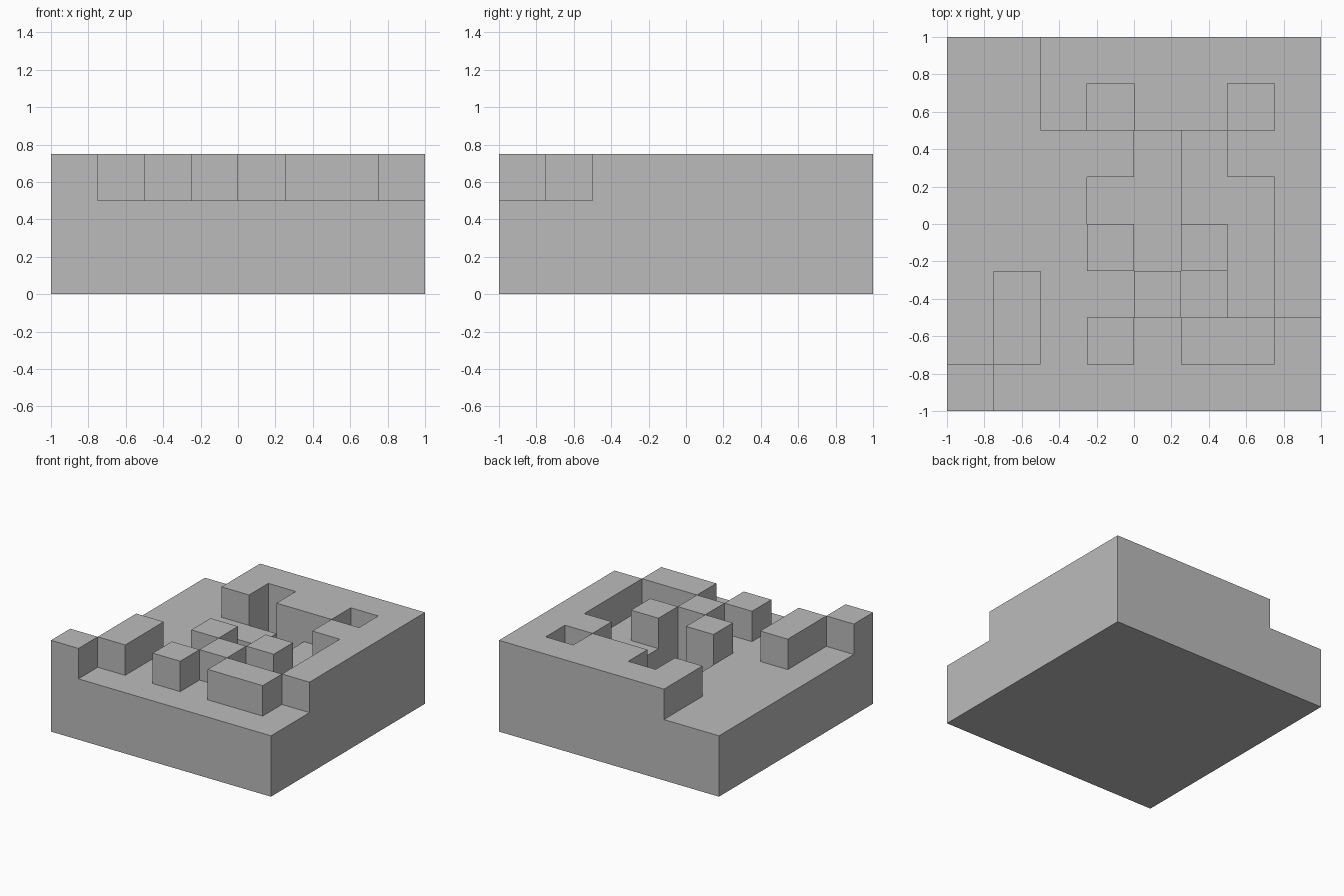
import bpy, bmesh, math

cube = bpy.data.objects.get("Cube")
if cube:
    bpy.data.objects.remove(cube, do_unlink=True)

# Height of each square in steps, listed from the back row to the front row
ROWS = ["22333333",
        "22313323",
        "22221233",
        "22211223",
        "22231323",
        "23223123",
        "23232332",
        "32222222"]
N = len(ROWS)
STEP = 2 / N


def height(col, row):
    """Height of one square; zero outside the block."""
    if 0 <= col < N and 0 <= row < N:
        return int(ROWS[N - 1 - row][col]) * STEP
    return 0.0


def grid_point(col, row, z):
    return (col * STEP - 1, row * STEP - 1, z)


bm = bmesh.new()


def quad(*points):
    bm.faces.new([bm.verts.new(p) for p in points])


# Corners of a square, counter-clockwise, and the neighbour across each side
CORNERS = [(0, 0), (1, 0), (1, 1), (0, 1)]
SIDES = [(0, -1), (1, 0), (0, 1), (-1, 0)]

for row in range(N):
    for col in range(N):
        top = height(col, row)
        ring = [(col + dx, row + dy) for dx, dy in CORNERS]
        # Top and underside
        quad(*[grid_point(x, y, top) for x, y in ring])
        quad(*[grid_point(x, y, 0) for x, y in reversed(ring)])
        # Walls down to lower neighbours, one step at a time
        for i, (dx, dy) in enumerate(SIDES):
            a, b = ring[i], ring[(i + 1) % 4]
            z = height(col + dx, row + dy)
            while z < top - STEP / 2:
                quad(grid_point(*a, z), grid_point(*b, z),
                     grid_point(*b, z + STEP), grid_point(*a, z + STEP))
                z += STEP

# Weld the squares and merge flat areas into clean faces
bmesh.ops.remove_doubles(bm, verts=bm.verts, dist=STEP / 100)
bmesh.ops.dissolve_limit(bm, angle_limit=math.radians(1),
                         verts=bm.verts, edges=bm.edges)

mesh = bpy.data.meshes.new("stepped_terrain")
bm.to_mesh(mesh)
bm.free()
terrain = bpy.data.objects.new("stepped_terrain", mesh)
bpy.context.collection.objects.link(terrain)

# Plain grey colour
grey = bpy.data.materials.new("plain_grey")
grey.use_nodes = True
colour = (0.5, 0.5, 0.5, 1)
grey.diffuse_color = colour
grey.node_tree.nodes["Principled BSDF"].inputs["Base Color"].default_value = colour
mesh.materials.append(grey)
